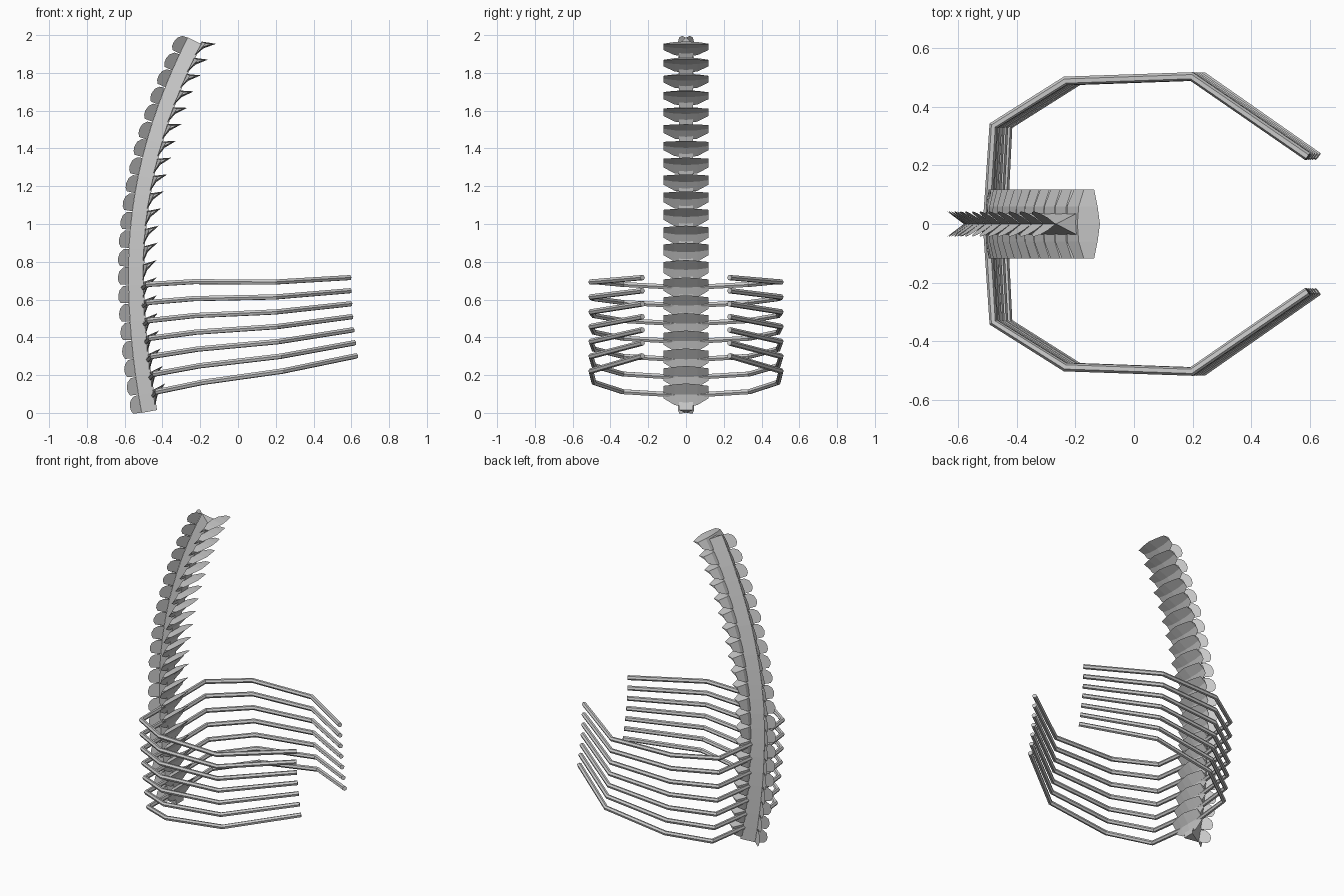
import bpy, bmesh
from mathutils import Vector

if "Cube" in bpy.data.objects:
    bpy.data.objects.remove(bpy.data.objects["Cube"])

COUNT = 21


def bow(z):
    """Spine ridge x and slope at height z."""
    k = 0.125 if z < 0.75 else 0.205
    return -0.58 + k * (z - 0.75) ** 2, 2 * k * (z - 0.75)


# arc-length table along the back ridge of the spine
table, length = [(0.0, 0.0)], 0.0
while table[-1][1] < 1.988:
    z = table[-1][1] + 0.002
    length += 0.002 * (1 + bow(z)[1] ** 2) ** 0.5
    table.append((length, z))
PITCH = length / COUNT


def place(s, out, y, up):
    """Point given in the spine's local frame at distance s along it."""
    z = min(table, key=lambda t: abs(t[0] - s))[1]
    x, slope = bow(z)
    t = Vector((slope, 0, 1)).normalized()
    n = Vector((t.z, 0, -t.x))
    return Vector((x, y, z)) + n * out + t * up


def mesh_object(name, bm):
    bmesh.ops.recalc_face_normals(bm, faces=bm.faces)
    me = bpy.data.meshes.new(name)
    bm.to_mesh(me)
    bm.free()
    ob = bpy.data.objects.new(name, me)
    bpy.context.collection.objects.link(ob)
    return ob


def skin(bm, rows):
    """Closed tube through equal rows of points."""
    rows = [[bm.verts.new(p) for p in row] for row in rows]
    n = len(rows[0])
    for a, b in zip(rows, rows[1:]):
        for j in range(n):
            k = (j + 1) % n
            bm.faces.new((a[j], a[k], b[k], b[j]))
    bm.faces.new(rows[0])
    bm.faces.new(rows[-1])


# wedge-shaped column, sharp at the back and wide at the front
bm = bmesh.new()
skin(bm, [[place(i * PITCH, o, y, 0) for o, y in
           ((0, 0), (0.083, -0.038), (0.083, 0.038))] for i in range(COUNT + 1)])
mesh_object("spine_column", bm)

# paired rounded fins splayed in a V from the back ridge
FIN = ((0, -0.047), (0.044, -0.046), (0.054, -0.028), (0.056, -0.005),
       (0.048, 0.024), (0.028, 0.044), (0, 0.047))
bm = bmesh.new()
for i in range(COUNT):
    for side in (-1, 1):
        bm.faces.new([bm.verts.new(place((i + 0.5) * PITCH, -d, side * d * 0.76, u))
                      for d, u in FIN])
mesh_object("back_fins", bm)

# wide leaf-shaped plates on the front: (out, up) profile per station across
EDGE = ((0.085, -0.024), (0.098, 0.004), (0.132, 0.036), (0.100, 0.022))
INNER = ((0.076, -0.058), (0.098, -0.004), (0.142, 0.042), (0.080, 0.022))
MIDDLE = ((0.076, -0.064), (0.100, -0.006), (0.149, 0.046), (0.075, 0.022))
PLATE = ((-0.118, EDGE), (-0.06, INNER), (0, MIDDLE), (0.06, INNER), (0.118, EDGE))
bm = bmesh.new()
for i in range(COUNT):
    s = (i + 0.9) * PITCH
    skin(bm, [[place(s, o, y, u) for o, u in prof] for y, prof in PLATE])
mesh_object("front_plates", bm)

# seven pairs of bent ribs that follow the tilt of the spine
RIB = ((0.08, 0.02, -0.012), (0.1, 0.335, 0.004), (0.345, 0.488, 0.014),
       (0.775, 0.503, 0.004), (1.172, 0.23, 0.02))
for side, label in ((-1, "front"), (1, "back")):
    cu = bpy.data.curves.new("ribs_" + label, "CURVE")
    cu.dimensions = "3D"
    cu.bevel_depth = 0.015
    cu.bevel_resolution = 1
    cu.use_fill_caps = True
    for i in range(7):
        sp = cu.splines.new("POLY")
        sp.points.add(len(RIB) - 1)
        for p, (o, y, u) in zip(sp.points, RIB):
            p.co = (*place((i + 0.96) * PITCH, o, side * y, u), 1)
        sp.use_smooth = False
    ob = bpy.data.objects.new("ribs_" + label, cu)
    bpy.context.collection.objects.link(ob)
